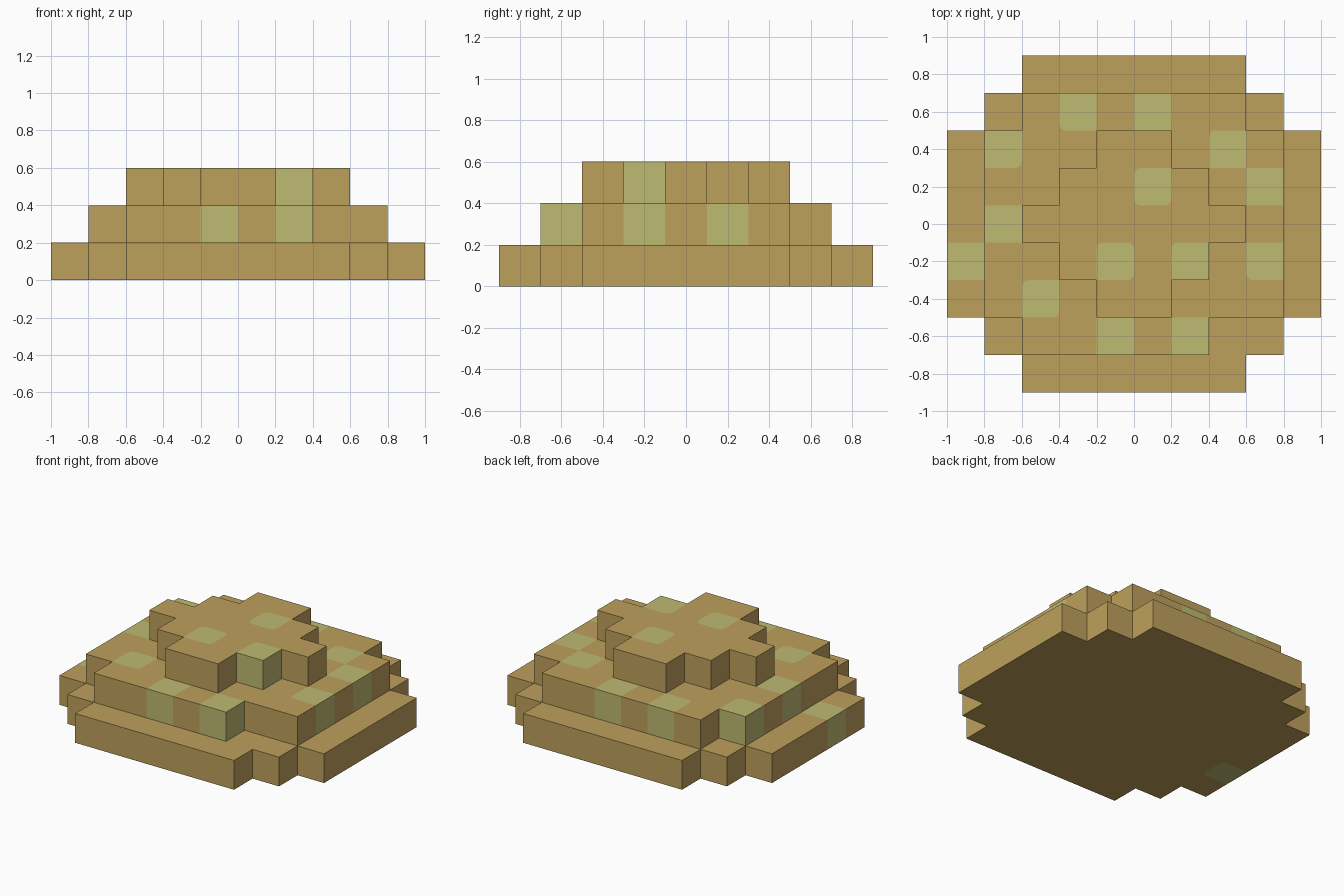
import bpy, bmesh, math
from mathutils import Vector

if "Cube" in bpy.data.objects:
    bpy.data.objects.remove(bpy.data.objects["Cube"])

S = 0.2          # block size
R = 0.035        # rounding of the moss patches on flat ground


def material(name, rgb):
    m = bpy.data.materials.new(name)
    m.use_nodes = True
    m.diffuse_color = (*rgb, 1)
    m.node_tree.nodes["Principled BSDF"].inputs["Base Color"].default_value = (*rgb, 1)
    return m


SAND = material("sand", (0.515, 0.352, 0.107))
MOSS = material("moss", (0.515, 0.497, 0.168))

# Each tier: rows from front to back as (first column, end column), on a 10 x 9 grid
TIERS = [
    ("lower_tier", 0, [(2, 8), (1, 9)] + [(0, 10)] * 5 + [(1, 9), (2, 8)], {(0, 3)}),
    ("middle_tier", 1, [(2, 7)] + [(1, 9)] * 5 + [(2, 8)],
     {(3, 7), (5, 7), (1, 6), (7, 6), (8, 5), (1, 4), (8, 3), (2, 2), (4, 1), (6, 1)}),
    ("top_tier", 2, [(4, 6), (3, 7), (2, 8), (3, 7), (4, 6)],
     {(5, 5), (4, 3), (6, 3)}),
]


def tier_cells(level, rows):
    return {(i, j + level) for j, (a, b) in enumerate(rows) for i in range(a, b)}


def add_face(bm, pts, mossy, flip=False):
    f = bm.faces.new([bm.verts.new(p) for p in (reversed(pts) if flip else pts)])
    f.material_index = int(mossy)


def flat_face(bm, cell, z, mossy, shown, moss, flip):
    """Horizontal block face; moss corners lying on open ground are rounded."""
    cx, cy = -1 + (cell[0] + 0.5) * S, -0.9 + (cell[1] + 0.5) * S
    outline = []
    for k, (sx, sy) in enumerate([(1, 1), (-1, 1), (-1, -1), (1, -1)]):
        corner = Vector((cx + sx * S / 2, cy + sy * S / 2, z))
        i, j = cell
        around = {(i + sx, j), (i, j + sy), (i + sx, j + sy)}
        if mossy and around <= shown and not around & moss:
            centre = corner - Vector((sx * R, sy * R, 0))
            arc = [centre + R * Vector((math.cos(t), math.sin(t), 0))
                   for t in [(k + n / 4) * math.pi / 2 for n in range(5)]]
            outline += arc
            add_face(bm, [corner] + arc[::-1], False, flip)
        else:
            outline.append(corner)
    add_face(bm, outline, mossy, flip)


def build_tier(name, level, cells, above, moss):
    bm = bmesh.new()
    z0, z1 = level * S, (level + 1) * S
    for i, j in sorted(cells):
        mossy = (i, j) in moss
        # Top, and underside of the lowest tier
        if (i, j) not in above:
            flat_face(bm, (i, j), z1, mossy, cells - above, moss, False)
        if level == 0:
            flat_face(bm, (i, j), z0, mossy, cells, moss, True)
        # Outer walls
        cx, cy = -1 + (i + 0.5) * S, -0.9 + (j + 0.5) * S
        for dx, dy in [(1, 0), (0, 1), (-1, 0), (0, -1)]:
            if (i + dx, j + dy) in cells:
                continue
            mid = Vector((cx + dx * S / 2, cy + dy * S / 2, 0))
            side = Vector((-dy, dx, 0)) * S / 2
            a, b = mid - side, mid + side
            low, high = Vector((0, 0, z0)), Vector((0, 0, z1))
            add_face(bm, [a + low, b + low, b + high, a + high], mossy)
    bmesh.ops.remove_doubles(bm, verts=bm.verts[:], dist=1e-4)
    mesh = bpy.data.meshes.new(name)
    bm.to_mesh(mesh)
    bm.free()
    mesh.materials.append(SAND)
    mesh.materials.append(MOSS)
    bpy.context.collection.objects.link(bpy.data.objects.new(name, mesh))


# Stack the three stepped tiers
layouts = [tier_cells(level, rows) for _, level, rows, _ in TIERS]
# Row offsets: lower tier starts at row 0, middle at row 1, top at row 2
for (name, level, _, moss), cells, above in zip(TIERS, layouts, layouts[1:] + [set()]):
    build_tier(name, level, cells, above, moss)
